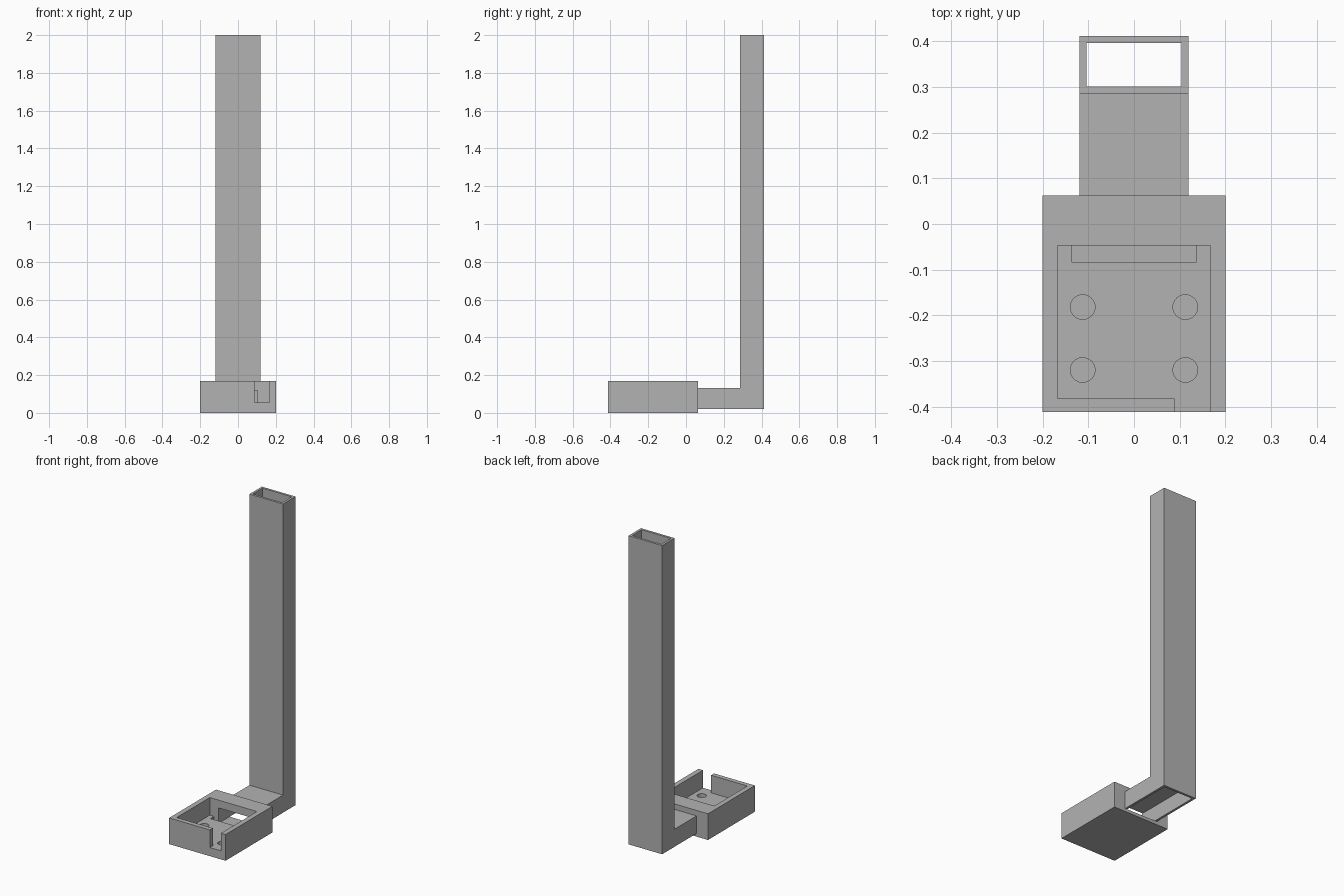
import bpy
import bmesh
from mathutils import Vector

old = bpy.data.objects.get("Cube")
if old:
    bpy.data.objects.remove(old, do_unlink=True)

# Single plain grey
grey = bpy.data.materials.new("plain_grey")
grey.use_nodes = True
grey.diffuse_color = (0.45, 0.45, 0.45, 1)
grey.node_tree.nodes["Principled BSDF"].inputs["Base Color"].default_value = grey.diffuse_color


def prism(name, points, sweep):
    """Extrude a closed outline of 3D points along a sweep vector."""
    bm = bmesh.new()
    face = bm.faces.new([bm.verts.new(p) for p in points])
    ext = bmesh.ops.extrude_face_region(bm, geom=[face])["geom"]
    moved = [v for v in ext if isinstance(v, bmesh.types.BMVert)]
    bmesh.ops.translate(bm, vec=Vector(sweep), verts=moved)
    bmesh.ops.recalc_face_normals(bm, faces=bm.faces)
    mesh = bpy.data.meshes.new(name)
    bm.to_mesh(mesh)
    bm.free()
    mesh.materials.append(grey)
    obj = bpy.data.objects.new(name, mesh)
    bpy.context.collection.objects.link(obj)
    return obj


def plan(name, outline, z0, z1):
    return prism(name, [(x, y, z0) for x, y in outline], (0, 0, z1 - z0))


def block(name, half_x, y0, y1, z0, z1):
    outline = [(-half_x, y0), (half_x, y0), (half_x, y1), (-half_x, y1)]
    return plan(name, outline, z0, z1)


def side(name, outline, half_x):
    return prism(name, [(-half_x, y, z) for y, z in outline], (2 * half_x, 0, 0))


def cut(target, cutter):
    """Subtract a cutter, then discard it."""
    cutter.hide_render = True
    mod = target.modifiers.new("cut", 'BOOLEAN')
    mod.operation = 'DIFFERENCE'
    mod.solver = 'EXACT'
    mod.object = cutter
    bpy.context.view_layer.objects.active = target
    bpy.ops.object.modifier_apply(modifier=mod.name)
    bpy.data.objects.remove(cutter, do_unlink=True)


BACK, FLOOR, BASE = 0.063, 0.055, 0.02
POCKET_BACK, POCKET_FRONT, POCKET_X = -0.047, -0.382, 0.1675

# Tray with open pocket and a notch through its front wall
tray = block("tray", 0.2, -0.412, BACK, 0, 0.168)
cut(tray, plan("pocket_cutter", [
    (-POCKET_X, POCKET_BACK), (-POCKET_X, POCKET_FRONT), (0.0885, POCKET_FRONT),
    (0.0885, -0.5), (POCKET_X, -0.5), (POCKET_X, POCKET_BACK)], FLOOR, 0.3))

# Recess in the floor, and the passage through the back wall
cut(tray, block("recess_cutter", 0.137, -0.083, POCKET_BACK, BASE, 0.1))
cut(tray, block("passage_cutter", 0.104, -0.07, 0.1, BASE, 0.118))

# Four blind screw holes
for x in (-0.1125, 0.1125):
    for y in (-0.32, -0.182):
        bpy.ops.mesh.primitive_cylinder_add(
            vertices=32, radius=0.027, depth=0.08, location=(x, y, FLOOR))
        cut(tray, bpy.context.object)

# Hollow L-shaped duct: arm open underneath, column open at the top
duct = side("duct", [(BACK, BASE), (0.412, BASE), (0.412, 2), (0.286, 2),
                     (0.286, 0.133), (BACK, 0.133)], 0.119)
cut(duct, side("duct_cutter", [(0, -0.1), (0.397, -0.1), (0.397, 2.1), (0.301, 2.1),
                               (0.301, 0.118), (0, 0.118)], 0.104))
